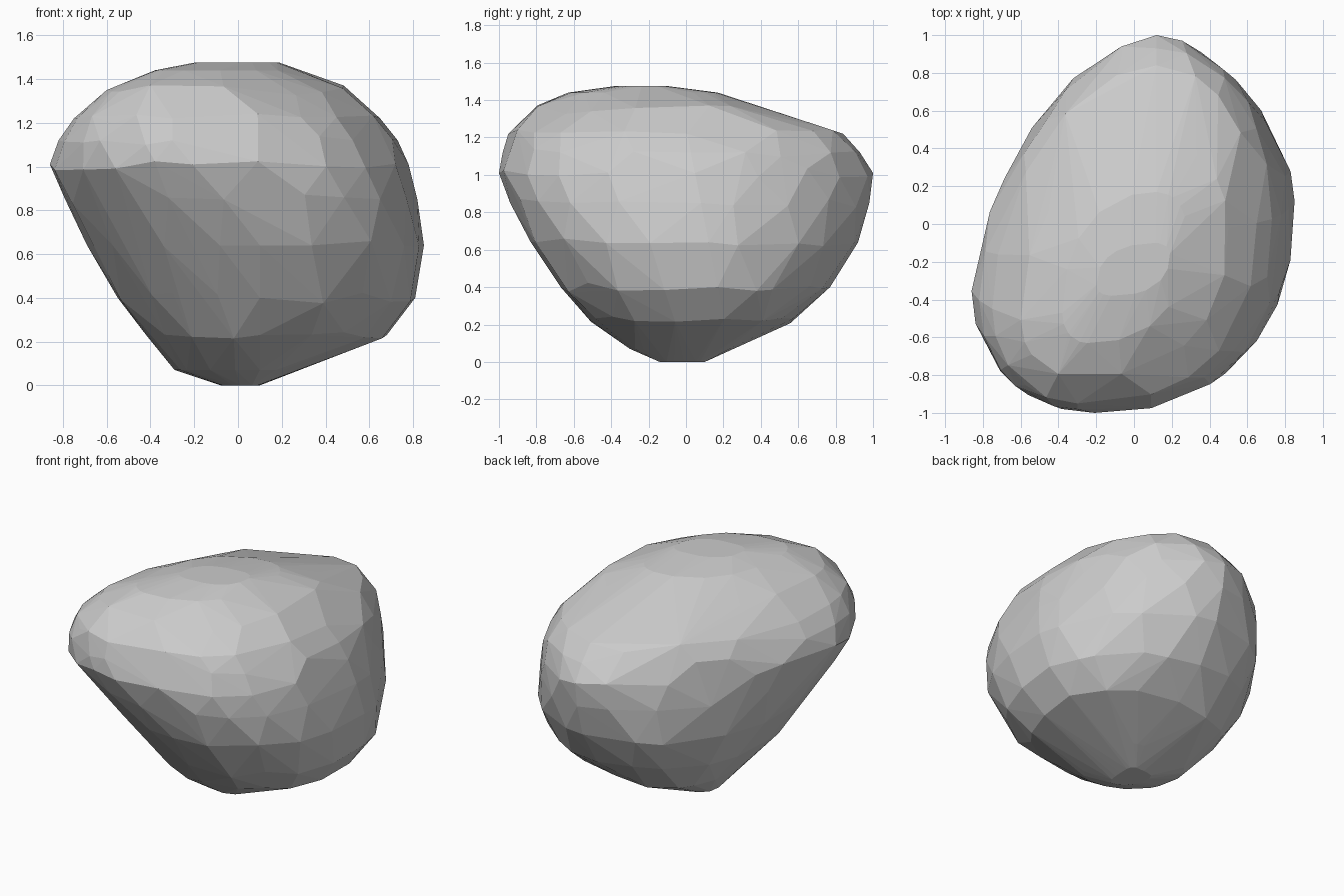
import bpy, bmesh, random
from math import sin, cos, pi

if "Cube" in bpy.data.objects:
    bpy.data.objects.remove(bpy.data.objects["Cube"])

random.seed(4)

# Silhouette limits read at each height: z, left, right, front, back
LEVELS = [
    (0, -.08, .1, -.14, .1),
    (.07, -.29, .26, -.3, .24),
    (.23, -.42, .68, -.52, .57),
    (.4, -.55, .81, -.67, .77),
    (.64, -.69, .85, -.83, .92),
    (.85, -.79, .82, -.94, .98),
    (1.01, -.86, .78, -1, 1),
    (1.12, -.82, .73, -.98, .93),
    (1.22, -.75, .65, -.95, .84),
    (1.35, -.6, .5, -.81, .43),
    (1.44, -.38, .28, -.63, .17),
    (1.475, -.2, .19, -.38, -.1),
]
STEPS = 5  # facets per quarter of an outline


def keep_inside(value, low, high):
    """Clamp to the middle part of a span."""
    margin = 0.2 * (high - low)
    return max(low + margin, min(high - margin, value))


def outline(z, left, right, front, back):
    """Four curved quarters joining the extreme points of one level."""
    # Where each extreme sits: the mass leans front left as it rises
    left_y = keep_inside(.1 - .45 * z, front, back)
    right_y = keep_inside(.25 - .2 * z, front, back)
    front_x = keep_inside(max(-.3, min(.1, .7 - .9 * z)), left, right)
    back_x = keep_inside(.12, left, right)
    # The back left is bulky low down and straight at the widest level
    back_left = max(.65, 1.25 - abs(z - 1.01) * .8)
    back_right = 1.1 if z < 1.1 else .95
    # x extreme, its y, y extreme, its x, flatness (over 1 straight, under 1 boxy)
    quarters = [
        (right, right_y, back, back_x, back_right),
        (left, left_y, back, back_x, back_left),
        (left, left_y, front, front_x, .97),
        (right, right_y, front, front_x, .83),
    ]
    for ex, cy, ey, cx, power in quarters:
        for i in range(STEPS + 1):
            inner = 0 < i < STEPS
            t = (i + (random.uniform(-.3, .3) if inner else 0)) / STEPS * pi / 2
            c, s = max(cos(t), 0) ** power, max(sin(t), 0) ** power
            # Uneven heights break up the rings into stone facets
            lift = random.uniform(-.025, .025) if inner and .1 < z < 1.4 else 0
            yield (cx + (ex - cx) * c, cy + (ey - cy) * s, z + lift)


# Boulder: convex faceted skin around all outlines
bm = bmesh.new()
for level in LEVELS:
    for point in outline(*level):
        bm.verts.new(point)
bmesh.ops.remove_doubles(bm, verts=bm.verts[:], dist=0.02)
bmesh.ops.convex_hull(bm, input=bm.verts[:])
loose = [v for v in bm.verts if not v.link_faces]
bmesh.ops.delete(bm, geom=loose, context='VERTS')
bmesh.ops.recalc_face_normals(bm, faces=bm.faces[:])

# Flat shading keeps the chipped stone look
for face in bm.faces:
    face.smooth = False
mesh = bpy.data.meshes.new("boulder")
bm.to_mesh(mesh)
bm.free()
boulder = bpy.data.objects.new("boulder", mesh)
bpy.context.collection.objects.link(boulder)
